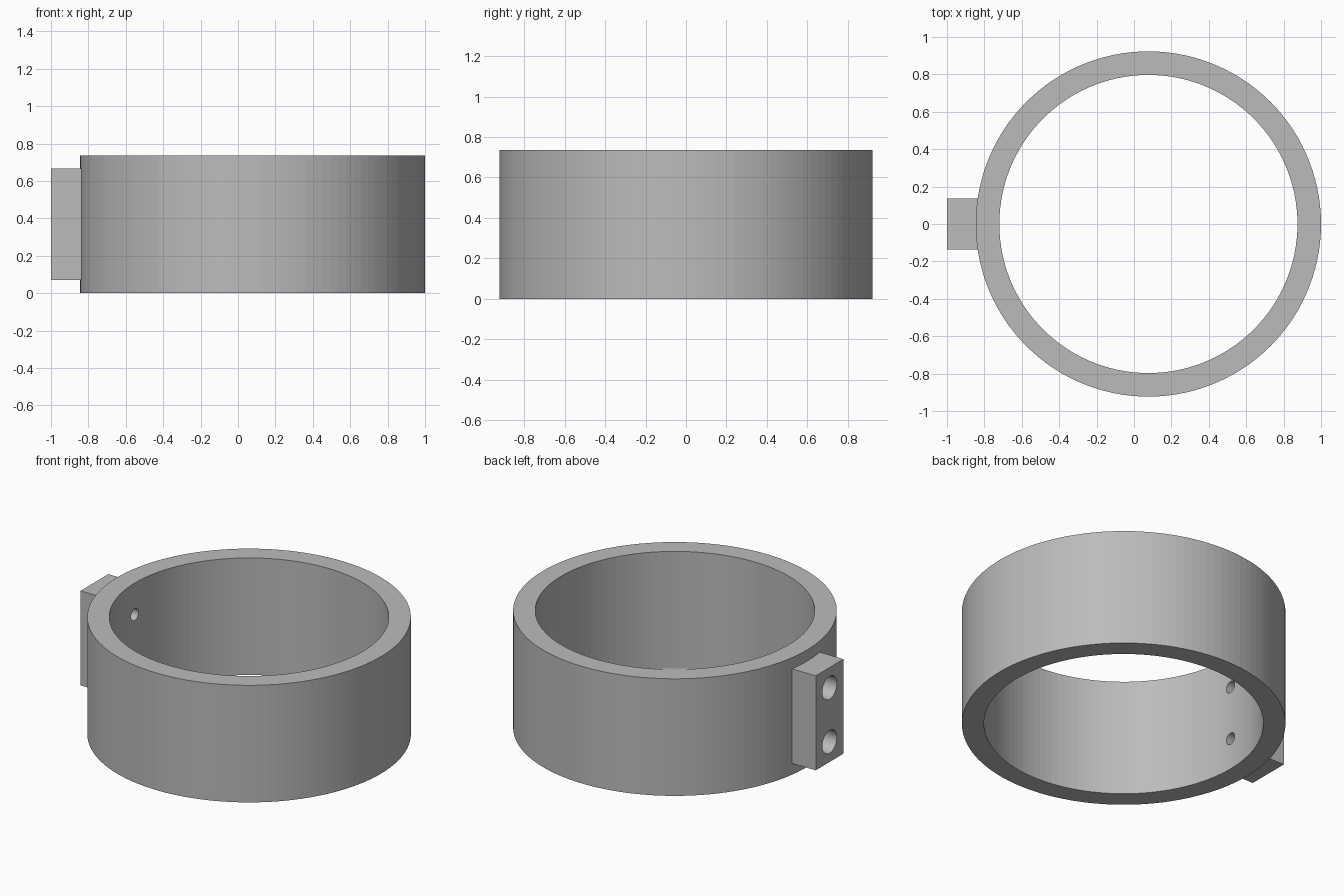
import bpy
import math
from mathutils import Matrix

CENTRE_X = 0.077
OUTER, INNER, HEIGHT = 0.923, 0.797, 0.737
MID = HEIGHT / 2
HOLE_OFFSET = 0.17

cube = bpy.data.objects.get("Cube")
if cube:
    bpy.data.objects.remove(cube, do_unlink=True)

grey = bpy.data.materials.new("grey")
grey.use_nodes = True
colour = (0.5, 0.5, 0.5, 1)
grey.diffuse_color = colour
grey.node_tree.nodes["Principled BSDF"].inputs["Base Color"].default_value = colour


def lathe(name, profile, sides, closed):
    """Spin (radius, height) points about z; an open profile gets end caps."""
    verts = [(r * math.cos(2 * math.pi * i / sides), r * math.sin(2 * math.pi * i / sides), z)
             for i in range(sides) for r, z in profile]
    n = len(profile)
    faces = []
    for i in range(sides):
        a, b = i * n, (i + 1) % sides * n
        for j in range(n if closed else n - 1):
            k = (j + 1) % n
            faces.append((a + j, b + j, b + k, a + k))
    if not closed:
        faces.append([i * n for i in reversed(range(sides))])
        faces.append([i * n + n - 1 for i in range(sides)])
    mesh = bpy.data.meshes.new(name)
    mesh.from_pydata(verts, [], faces)
    mesh.materials.append(grey)
    obj = bpy.data.objects.new(name, mesh)
    bpy.context.collection.objects.link(obj)
    return obj


def combine(target, tool, operation):
    """Apply a boolean and discard the tool."""
    mod = target.modifiers.new(operation, "BOOLEAN")
    mod.operation, mod.solver, mod.object = operation, "EXACT", tool
    bpy.context.view_layer.objects.active = target
    bpy.ops.object.modifier_apply(modifier=mod.name)
    bpy.data.objects.remove(tool, do_unlink=True)


# Ring wall
ring = lathe("mounting_ring", [(OUTER, 0), (OUTER, HEIGHT), (INNER, HEIGHT), (INNER, 0)], 120, True)
ring.data.transform(Matrix.Translation((CENTRE_X, 0, 0)))

# Side block, its back end buried in the wall
bpy.ops.mesh.primitive_cube_add(size=1, location=(-0.9, 0, MID))
block = bpy.context.object
block.name = "side_block"
block.dimensions = (0.2, 0.275, 0.595)
bpy.ops.object.transform_apply(location=True, scale=True)
block.data.materials.append(grey)
combine(ring, block, "UNION")

# Two counterbored screw holes through block and wall
for side in (-1, 1):
    drill = lathe("screw_hole", [(0.072, -1.1), (0.072, -0.84), (0.037, -0.84), (0.037, -0.6)], 32, False)
    drill.data.transform(Matrix.Translation((0, 0, MID + side * HOLE_OFFSET))
                         @ Matrix.Rotation(math.pi / 2, 4, "Y"))
    combine(ring, drill, "DIFFERENCE")

for face in ring.data.polygons:
    face.use_smooth = False
